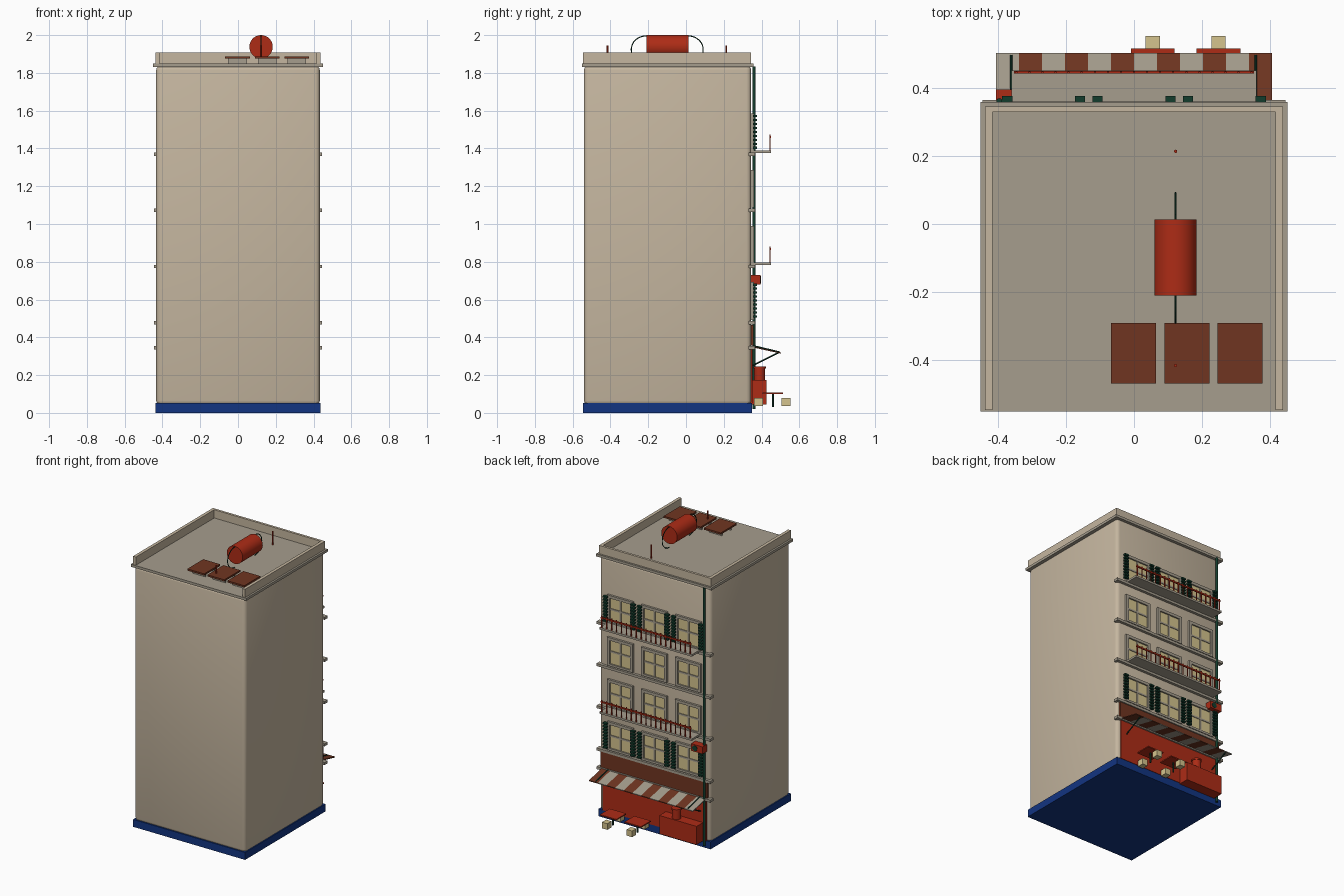
import bpy, bmesh, math
from mathutils import Matrix, Vector

if "Cube" in bpy.data.objects:
    bpy.data.objects.remove(bpy.data.objects["Cube"])


def mat(name, r, g, b):
    m = bpy.data.materials.new(name)
    m.diffuse_color = (r, g, b, 1)
    m.use_nodes = True
    m.node_tree.nodes["Principled BSDF"].inputs["Base Color"].default_value = m.diffuse_color
    return m


WALL = mat("tan_plaster", 0.56, 0.47, 0.35)
TRIM = mat("grey_stone", 0.38, 0.34, 0.27)
RED = mat("red_paint", 0.42, 0.025, 0.008)
BROWN = mat("brown_paint", 0.16, 0.036, 0.015)
BLUE = mat("blue_plinth", 0.006, 0.035, 0.22)
CREAM = mat("cream_glass", 0.66, 0.55, 0.27)
GREEN = mat("dark_green", 0.006, 0.045, 0.025)


def finish(name, bm, mats, smooth=False):
    bmesh.ops.recalc_face_normals(bm, faces=bm.faces[:])
    me = bpy.data.meshes.new(name)
    bm.to_mesh(me)
    bm.free()
    for m in mats:
        me.materials.append(m)
    for p in me.polygons:
        p.use_smooth = smooth
    ob = bpy.data.objects.new(name, me)
    bpy.context.collection.objects.link(ob)
    return ob


def add_box(bm, x0, x1, y0, y1, z0, z1):
    m = Matrix.Translation(((x0 + x1) / 2, (y0 + y1) / 2, (z0 + z1) / 2))
    m = m @ Matrix.Diagonal((x1 - x0, y1 - y0, z1 - z0, 1))
    return bmesh.ops.create_cube(bm, size=1, matrix=m)


def boxes(name, material, *dims):
    bm = bmesh.new()
    for d in dims:
        add_box(bm, *d)
    return finish(name, bm, [material])


def rod(name, material, pts, r, sides=8):
    """Round bar along straight pieces between the points."""
    bm = bmesh.new()
    for a, b in zip(pts, pts[1:]):
        a, b = Vector(a), Vector(b)
        d = b - a
        m = Matrix.Translation((a + b) / 2) @ d.to_track_quat('Z', 'Y').to_matrix().to_4x4()
        bmesh.ops.create_cone(bm, cap_ends=True, segments=sides, radius1=r, radius2=r,
                              depth=d.length, matrix=m)
    ob = finish(name, bm, [material], True)
    ob.data.set_sharp_from_angle(angle=math.radians(40))
    return ob


# Main block with softly rounded edges, and the plinth
bm = bmesh.new()
add_box(bm, -0.433, 0.433, -0.54, 0.345, 0.04, 1.84)
bmesh.ops.bevel(bm, geom=bm.edges[:], offset=0.025, segments=3, profile=0.5, affect='EDGES')
finish("main_walls", bm, [WALL], True)
boxes("plinth", BLUE, (-0.437, 0.437, -0.545, 0.35, 0, 0.052))

# Cornice, roof deck and three-sided parapet
boxes("cornice", TRIM, (-0.45, 0.45, -0.55, 0.358, 1.832, 1.85))
boxes("parapet", WALL,
      (-0.437, -0.415, -0.545, 0.345, 1.85, 1.908),
      (0.415, 0.437, -0.545, 0.345, 1.85, 1.908),
      (-0.415, 0.415, 0.328, 0.345, 1.85, 1.908))

# String courses across the facade
boxes("string_courses", TRIM, *[(-0.444, 0.444, 0.33, 0.364, z - 0.009, z + 0.009)
                                for z in (0.345, 0.477, 0.775, 1.072, 1.369)])

# Windows: four floors of three, louvred shutters on floors 1 and 4
FLOORS = (0.492, 0.79, 1.087, 1.385)
for f, z in enumerate(FLOORS):
    frames, panes, slats = [], [], []
    for cx in (-0.265, 0, 0.265):
        t = z + 0.2
        panes.append((cx - 0.085, cx + 0.085, 0.34, 0.35, z + 0.01, t - 0.015))
        for s in (-1, 1):
            a, b = sorted((cx + s * 0.08, cx + s * 0.1))
            frames.append((a, b, 0.34, 0.36, z, t))
        frames += [(cx - 0.08, cx + 0.08, 0.34, 0.36, t - 0.02, t),
                   (cx - 0.08, cx + 0.08, 0.34, 0.36, z, z + 0.015),
                   (cx - 0.006, cx + 0.006, 0.34, 0.355, z + 0.015, t - 0.02),
                   (cx - 0.08, cx + 0.08, 0.34, 0.3545, z + 0.095, z + 0.107)]
        if f in (0, 3):
            for s in (-1, 1):
                sx = cx + s * 0.107
                slats += [(sx - 0.015, sx + 0.015, 0.355, 0.375, z + 0.013 + i * 0.021,
                           z + 0.024 + i * 0.021) for i in range(9)]
    boxes(f"window_frames_{f + 1}", TRIM, *frames)
    boxes(f"window_panes_{f + 1}", CREAM, *panes)
    if slats:
        boxes(f"shutter_slats_{f + 1}", GREEN, *slats)

# Balconies with red railings on floors 2 and 4
for n, z in enumerate((0.782, 1.376)):
    boxes(f"balcony_slab_{n + 1}", TRIM, (-0.36, 0.36, 0.34, 0.45, z, z + 0.014))
    bars = [(x - 0.003, x + 0.003, 0.442, 0.448, z + 0.01, z + 0.098)
            for x in [-0.345 + 0.69 * i / 18 for i in range(19)]]
    bars.append((-0.352, 0.352, 0.441, 0.449, z + 0.08, z + 0.09))
    boxes(f"balcony_railing_{n + 1}", RED, *bars)

# Shopfront and blank sign board
boxes("shopfront", RED, (-0.405, 0.405, 0.34, 0.353, 0.052, 0.336))
boxes("sign_board", BROWN, (-0.415, 0.415, 0.34, 0.358, 0.356, 0.466))

# Striped awning, sloping down and out, on thin arms
bm = bmesh.new()
N, W = 12, 0.0675
for i in range(N):
    x0 = -0.405 + i * W
    made = add_box(bm, x0, x0 + W, 0.352, 0.502, 0, 0.006)
    for v in made["verts"]:
        v.co.z += 0.347 - (v.co.y - 0.352) * 0.22
    for face in {f for v in made["verts"] for f in v.link_faces}:
        face.material_index = i % 2
finish("awning", bm, [TRIM, BROWN])
for name, x in (("left_awning_arm", -0.36), ("right_awning_arm", 0.357)):
    rod(name, GREEN, [(x, 0.352, 0.356), (x, 0.495, 0.322), (x, 0.352, 0.25)], 0.004)

# Downpipe and wall-mounted cooling unit
rod("downpipe", GREEN, [(-0.395, 0.36, 0.02), (-0.395, 0.36, 1.835)], 0.009, 10)
boxes("cooling_unit", RED, (-0.405, -0.315, 0.345, 0.394, 0.68, 0.73))
rod("cooling_fan", GREEN, [(-0.345, 0.38, 0.705), (-0.345, 0.397, 0.705)], 0.019, 16)

# Serving counter with a pot
boxes("counter", RED, (-0.38, -0.09, 0.35, 0.425, 0.045, 0.175))
rod("counter_pot", RED, [(-0.2, 0.39, 0.175), (-0.2, 0.39, 0.24)], 0.029, 20)
rod("pot_rim", RED, [(-0.2, 0.39, 0.236), (-0.2, 0.39, 0.246)], 0.033, 20)

# Two tables, each with a stool either side
for n, x in enumerate((0.055, 0.248)):
    boxes(f"table_top_{n + 1}", RED, (x - 0.064, x + 0.064, 0.405, 0.514, 0.1, 0.108))
    rod(f"table_leg_{n + 1}", GREEN, [(x, 0.46, 0.03), (x, 0.46, 0.102)], 0.006)
    boxes(f"stools_{n + 1}", CREAM, *[(x - 0.021, x + 0.021, y - 0.023, y + 0.023, 0.037, 0.08)
                                      for y in (0.384, 0.529)])

# Roof tank with hoop handles
tx = 0.122
rod("water_tank", RED, [(tx, -0.21, 1.938), (tx, 0.013, 1.938)], 0.062, 32)
for name, y, s in (("front_tank_hoop", -0.21, -1), ("back_tank_hoop", 0.011, 1)):
    pts = [(tx, y + s * 0.08 * math.sin(math.pi * i / 16), 1.924 + 0.072 * math.cos(math.pi * i / 16))
           for i in range(17)]
    rod(name, GREEN, pts, 0.003, 6)

# Roof panels and small poles
boxes("roof_panels", BROWN, *[(x - 0.066, x + 0.066, -0.468, -0.29, 1.876, 1.888)
                              for x in (-0.002, 0.155, 0.311)])
boxes("panel_feet", TRIM, *[(x - 0.05, x + 0.05, y - 0.005, y + 0.005, 1.85, 1.877)
                            for x in (-0.002, 0.155, 0.311) for y in (-0.43, -0.33)])
for name, y in (("front_pole", -0.415), ("back_pole", 0.213)):
    rod(name, RED, [(tx, y, 1.85), (tx, y, 1.945)], 0.005)
